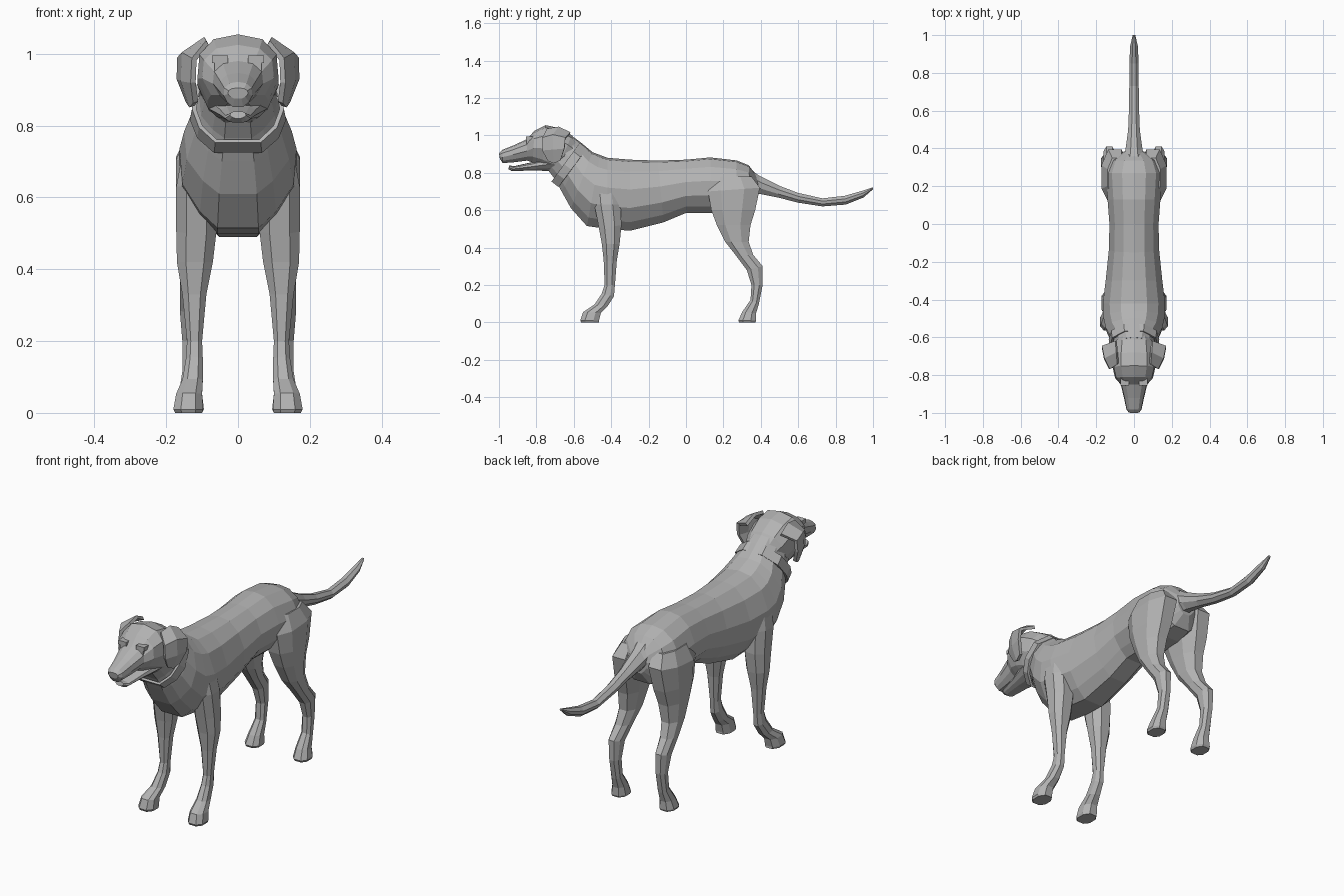
import bpy, bmesh

coat = bpy.data.materials.new("grey coat")
coat.diffuse_color = (0.45, 0.45, 0.45, 1)


def finish(bm, name, thickness=0):
    bmesh.ops.recalc_face_normals(bm, faces=bm.faces)
    mesh = bpy.data.meshes.new(name)
    bm.to_mesh(mesh)
    bm.free()
    mesh.materials.append(coat)
    obj = bpy.data.objects.new(name, mesh)
    bpy.context.collection.objects.link(obj)
    if thickness:
        mod = obj.modifiers.new("thickness", 'SOLIDIFY')
        mod.thickness = thickness
        mod.offset = 0
    return obj


def loft(name, rings, section, side=1, capped=True, thickness=0):
    """rings: (y1, z1, y2, z2, x centre, half width); section: (way from 1 to 2, width)."""
    bm = bmesh.new()
    outline = [(t, f) for t, f in section]
    outline += [(t, -f) for t, f in reversed(section) if f > 0]
    loops = []
    for y1, z1, y2, z2, cx, w in rings:
        loops.append([bm.verts.new((side * (cx + w * f), y1 + (y2 - y1) * t, z1 + (z2 - z1) * t))
                      for t, f in outline])
    n = len(outline)
    for a, b in zip(loops, loops[1:]):
        for i in range(n):
            j = (i + 1) % n
            bm.faces.new((a[i], a[j], b[j], b[i]))
    if capped:
        bm.faces.new(loops[0])
        bm.faces.new(loops[-1])
    return finish(bm, name, thickness)


def central(rings):
    return [(a, b, c, d, 0, w) for a, b, c, d, w in rings]


def limb(rings):
    return [(a, za, b, zb, (x1 + x2) / 2, (x2 - x1) / 2) for a, za, b, zb, x1, x2 in rings]


torso_section = [(0, 0), (.03, .42), (.17, .78), (.42, 1), (.68, .95), (.88, .65), (1, .35)]
head_section = [(0, 0), (.06, .6), (.25, .95), (.55, 1), (.82, .75), (1, .35)]
tail_section = [(0, .4), (.35, 1), (.7, .9), (1, .35)]
leg_section = [(0, .5), (.25, 1), (.7, 1), (1, .5)]

# Torso and neck, from rump to throat
loft("torso", central([
    (.385, .775, .385, .67, .05), (.335, .84, .35, .61, .125),
    (.27, .866, .27, .59, .15), (.13, .882, .13, .585, .14),
    (0, .87, 0, .585, .13), (-.15, .865, -.12, .535, .133),
    (-.3, .87, -.3, .49, .15), (-.42, .88, -.42, .50, .165),
    (-.46, .895, -.53, .515, .163), (-.5, .91, -.615, .61, .15),
    (-.53, .935, -.665, .70, .128), (-.56, .96, -.70, .765, .108),
    (-.60, .99, -.735, .81, .098)]), torso_section)

# Skull and upper muzzle
loft("head", central([
    (-.57, .955, -.66, .82, .085), (-.61, 1.0, -.70, .80, .105),
    (-.68, 1.04, -.73, .81, .113), (-.75, 1.054, -.77, .83, .113),
    (-.81, 1.025, -.82, .855, .10), (-.85, .98, -.85, .865, .07),
    (-.92, .947, -.93, .855, .052), (-.983, .922, -.98, .852, .04),
    (-1.0, .905, -.995, .875, .028)]), head_section)

# Lower jaw
loft("lower_jaw", central([
    (-.72, .89, -.73, .81, .08), (-.83, .855, -.84, .812, .052),
    (-.92, .835, -.93, .808, .036), (-.945, .84, -.95, .82, .022)]), head_section)

# Tail
loft("tail", central([
    (.33, .83, .36, .69, .06), (.39, .785, .405, .685, .045),
    (.50, .73, .49, .668, .031), (.60, .692, .60, .64, .027),
    (.73, .663, .73, .62, .025), (.85, .677, .855, .63, .025),
    (.94, .703, .95, .668, .02), (1.0, .722, 1.0, .712, .007)]), tail_section)

# Collar band
loft("collar", central([
    (-.533, .925, -.678, .728, .128), (-.571, .955, -.716, .757, .122)]),
    [(0, .4), (.22, .9), (.55, 1), (.8, .85), (1, .5)], capped=False, thickness=.012)

front_leg = limb([
    (-.50, .75, -.36, .75, .06, .15), (-.49, .63, -.35, .63, .06, .172),
    (-.465, .5, -.345, .52, .06, .172), (-.45, .42, -.355, .42, .07, .17),
    (-.44, .33, -.37, .33, .088, .155), (-.435, .2, -.38, .2, .1, .142),
    (-.45, .155, -.385, .14, .098, .145), (-.49, .095, -.42, .085, .098, .155),
    (-.55, .055, -.455, .05, .1, .172), (-.565, .01, -.465, .01, .097, .18),
    (-.56, 0, -.465, 0, .1, .175)])

hind_leg = limb([
    (.15, .78, .35, .78, .04, .14), (.118, .70, .395, .72, .03, .172),
    (.135, .60, .37, .60, .045, .172), (.165, .52, .345, .52, .06, .166),
    (.21, .43, .335, .43, .075, .162), (.265, .36, .36, .36, .09, .162),
    (.325, .28, .41, .30, .1, .162), (.35, .20, .41, .20, .105, .155),
    (.345, .12, .39, .10, .105, .155), (.30, .055, .375, .05, .1, .165),
    (.28, .01, .375, .01, .095, .175), (.285, 0, .37, 0, .1, .17)])

ear_rows = [
    [(.085, -.74, 1.03), (.09, -.68, 1.04), (.095, -.62, 1.01)],
    [(.122, -.765, .985), (.15, -.71, 1.0), (.163, -.645, .985)],
    [(.125, -.765, .92), (.152, -.71, .925), (.163, -.65, .93)],
    [(.118, -.735, .865), (.128, -.705, .853), (.138, -.67, .868)]]


def ear(name, side):
    bm = bmesh.new()
    grid = [[bm.verts.new((side * x, y, z)) for x, y, z in row] for row in ear_rows]
    for a, b in zip(grid, grid[1:]):
        for i in range(2):
            bm.faces.new((a[i], a[i + 1], b[i + 1], b[i]))
    finish(bm, name, .016)


def block(name, centre, size):
    bm = bmesh.new()
    bmesh.ops.create_cube(bm, size=1)
    for v in bm.verts:
        v.co = [c + p * s for c, p, s in zip(centre, v.co, size)]
    finish(bm, name)


# Paired parts
for label, side in (("left", 1), ("right", -1)):
    loft("front_leg_" + label, front_leg, leg_section, side)
    loft("hind_leg_" + label, hind_leg, leg_section, side)
    ear("ear_" + label, side)
    block("brow_" + label, (side * .05, -.835, .985), (.045, .04, .02))
    block("eye_" + label, (side * .05, -.837, .962), (.03, .03, .026))
